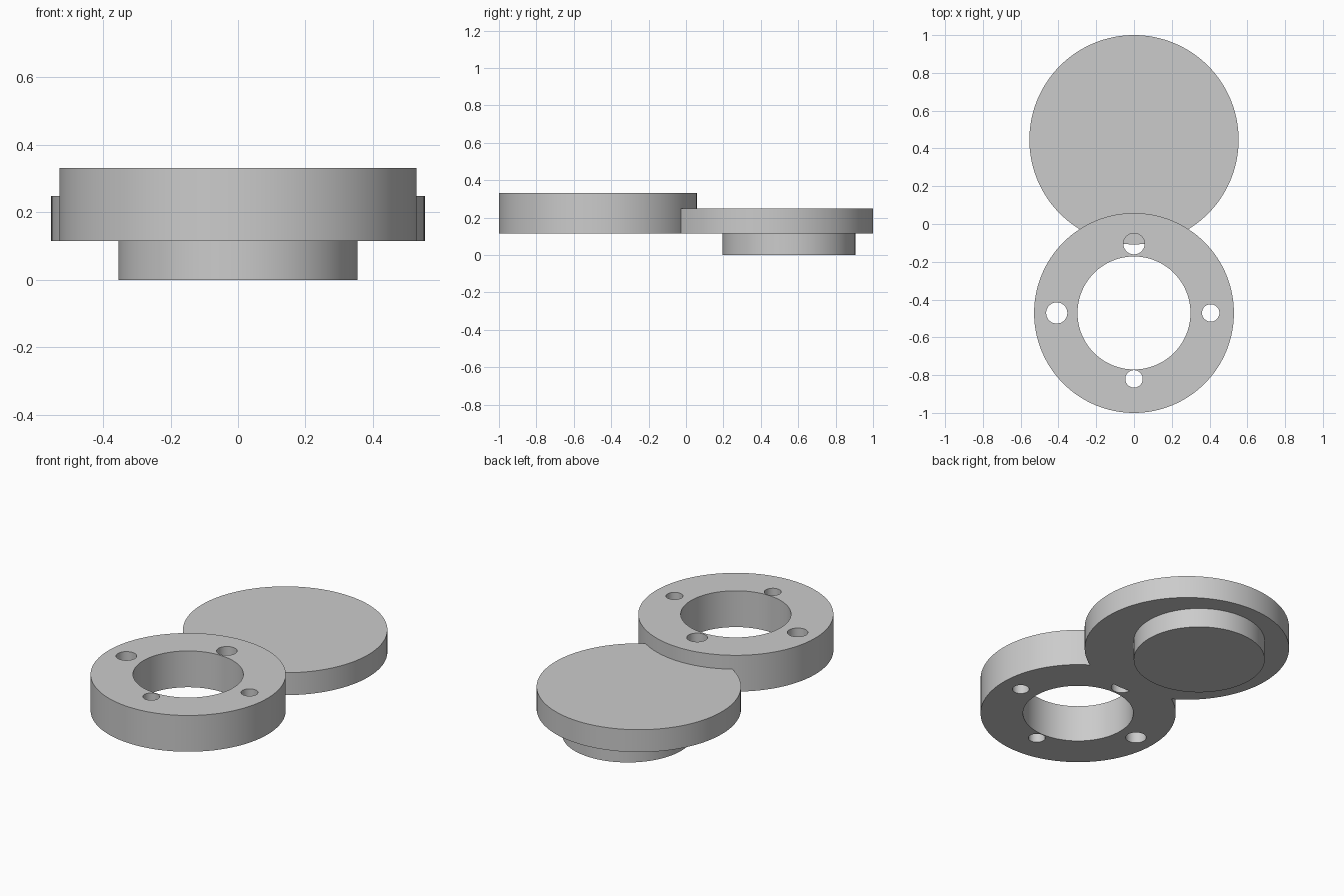
import bpy
import math

if "Cube" in bpy.data.objects:
    bpy.data.objects.remove(bpy.data.objects["Cube"])


def cylinder(name, x, y, radius, z0, z1, sides=128):
    bpy.ops.mesh.primitive_cylinder_add(
        vertices=sides, radius=radius, depth=z1 - z0, location=(x, y, (z0 + z1) / 2))
    obj = bpy.context.object
    obj.name = name
    return obj


def combine(target, other, operation):
    mod = target.modifiers.new(operation.lower(), 'BOOLEAN')
    mod.operation = operation
    mod.solver = 'EXACT'
    mod.object = other
    bpy.context.view_layer.objects.active = target
    bpy.ops.object.modifier_apply(modifier=mod.name)
    bpy.data.objects.remove(other, do_unlink=True)


BASE, RING_TOP, DISC_TOP = 0.115, 0.332, 0.249
RING_Y = -0.471

# Flange ring with central bore and four bolt holes of two sizes
body = cylinder("flange_and_disc", 0, RING_Y, 0.529, BASE, RING_TOP)
holes = [
    (0, RING_Y, 0.299, 128),
    (-0.409, RING_Y, 0.056, 48),
    (0.406, RING_Y, 0.046, 48),
    (0, -0.82, 0.046, 48),
    (0, -0.105, 0.056, 48),
]
for x, y, r, n in holes:
    combine(body, cylinder("hole_cutter", x, y, r, BASE - 0.1, RING_TOP + 0.1, n), 'DIFFERENCE')

# Solid disc with its off-centre boss, joined to the ring
disc = cylinder("disc", 0, 0.446, 0.554, BASE, DISC_TOP)
combine(disc, cylinder("boss", 0, 0.55, 0.355, 0, BASE + 0.06), 'UNION')
combine(body, disc, 'UNION')

# Smooth round walls, sharp rims
bpy.ops.object.select_all(action='DESELECT')
body.select_set(True)
bpy.context.view_layer.objects.active = body
bpy.ops.object.shade_smooth_by_angle(angle=math.radians(30))
